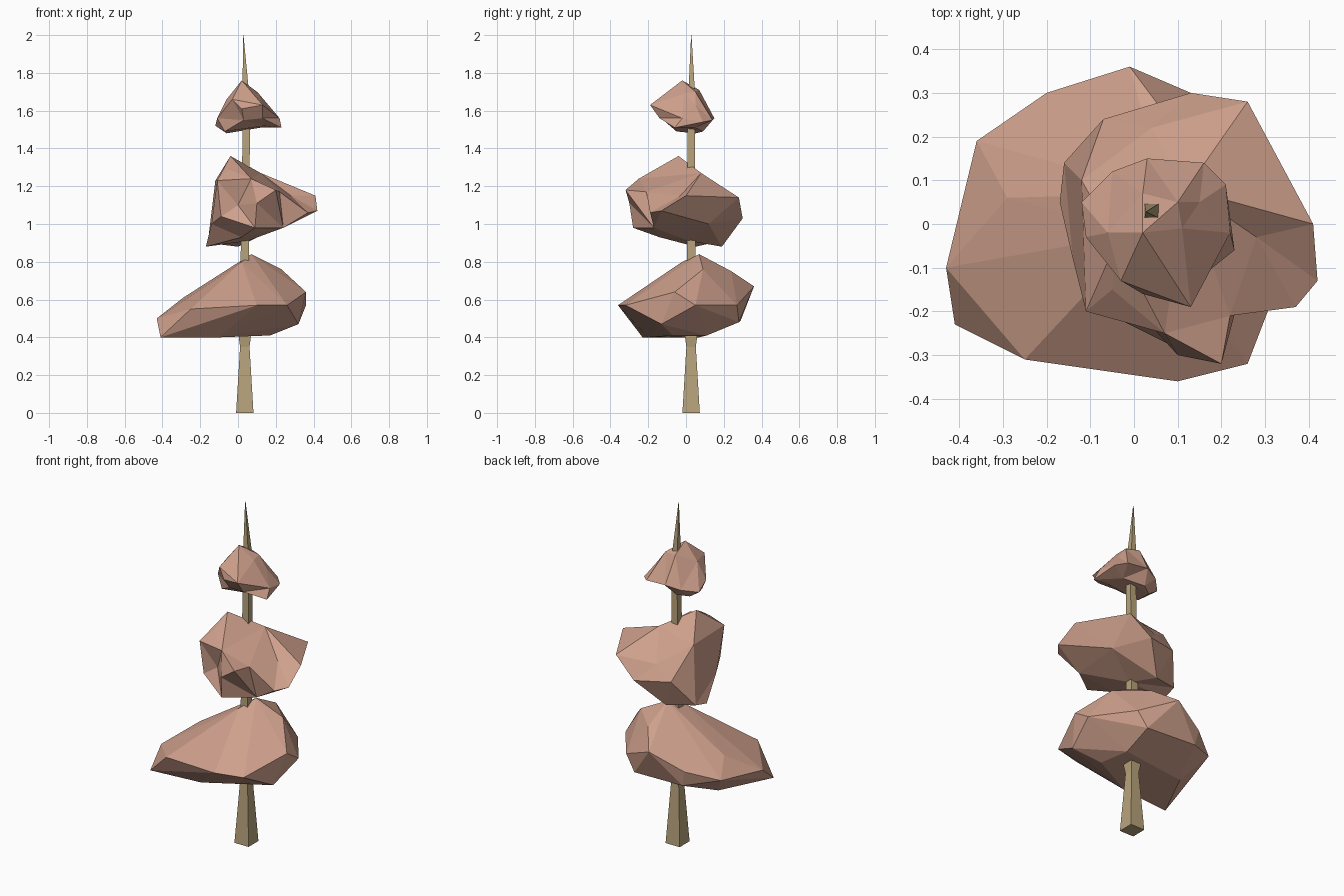
import bpy, bmesh
from mathutils import Vector


def material(name, rgb):
    m = bpy.data.materials.new(name)
    m.diffuse_color = (*rgb, 1)
    return m


LEAF = material("foliage_rose", (0.62, 0.35, 0.26))
WOOD = material("trunk_tan", (0.48, 0.37, 0.20))


def finish(bm, name, mat):
    bmesh.ops.recalc_face_normals(bm, faces=bm.faces)
    me = bpy.data.meshes.new(name)
    bm.to_mesh(me)
    bm.free()
    me.materials.append(mat)
    ob = bpy.data.objects.new(name, me)
    bpy.context.collection.objects.link(ob)
    return ob


def boulder(name, points):
    """Convex faceted lump."""
    bm = bmesh.new()
    for p in points:
        bm.verts.new(p)
    bmesh.ops.convex_hull(bm, input=list(bm.verts))
    bmesh.ops.delete(bm, geom=[v for v in bm.verts if not v.link_faces], context='VERTS')
    return finish(bm, name, LEAF)


def clump(name, centre, points):
    """Craggy star-shaped lump: connect points by direction, then place them."""
    bm = bmesh.new()
    c = Vector(centre)
    place = {}
    for p in points:
        v = bm.verts.new((Vector(p) - c).normalized())
        place[v] = Vector(p)
    bmesh.ops.convex_hull(bm, input=list(bm.verts))
    for v in bm.verts:
        v.co = place[v]
    return finish(bm, name, LEAF)


# Trunk: square section, flared foot, needle tip (x, y, z, half width)
bm = bmesh.new()
rings = []
for x, y, z, h in [(.036, .027, 0, .046), (.036, .027, .35, .025),
                   (.036, .027, .40, .032), (.036, .027, .8, .022),
                   (.038, .027, 1.0, .022), (.044, .028, 1.5, .019),
                   (.04, .03, 1.72, .016), (.028, .028, 2.0, .001)]:
    rings.append([bm.verts.new((x + sx * h, y + sy * h, z))
                  for sx, sy in ((-1, -1), (1, -1), (1, 1), (-1, 1))])
for a, b in zip(rings, rings[1:]):
    for i in range(4):
        j = (i + 1) % 4
        bm.faces.new((a[i], a[j], b[j], b[i]))
bm.faces.new(rings[0])
bm.faces.new(rings[-1])
finish(bm, "trunk", WOOD)

# Lower foliage: broad, leaning to the left
boulder("lower_foliage", [
    (-.43, -.10, .50), (-.41, -.23, .40), (-.25, -.31, .55), (.10, -.36, .57),
    (.26, -.32, .57), (.36, -.06, .64), (.36, .05, .57), (.32, -.13, .47),
    (.23, .09, .76), (.08, .24, .75), (-.01, .36, .67), (-.20, .30, .58),
    (-.36, .19, .53), (-.29, .06, .61), (.07, .07, .84), (.02, -.02, .80),
    (.17, -.07, .41), (-.10, -.20, .40), (-.18, .29, .49), (.20, .27, .57),
    (.14, .28, .48), (.14, .11, .41), (-.26, .07, .40)])

# Middle foliage: craggy, with a spur to the right
clump("middle_foliage", (.06, -.02, 1.08), [
    (-.04, -.04, 1.36), (-.05, -.15, 1.29), (-.11, -.20, 1.23), (.07, -.25, 1.24),
    (.20, -.32, 1.18), (.22, -.21, 1.17), (.41, 0, 1.15), (.42, -.13, 1.07),
    (.37, -.19, 1.06), (.28, -.03, 1.15), (.12, .08, 1.27), (.26, .28, 1.14),
    (.13, .30, 1.03), (.04, .22, 1.12), (-.07, .24, 1.05), (-.12, .10, 1.23),
    (-.16, .14, .90), (-.17, .05, .88), (0, .19, .88), (-.14, -.08, 1.0),
    (-.09, -.19, 1.04), (.09, -.28, .98), (.0, -.19, 1.10), (.10, -.30, 1.11),
    (.02, -.14, .93), (.24, -.17, .98), (.25, .12, 1.0), (.05, .02, .91)])

# Upper foliage: small cap
clump("upper_foliage", (.04, -.02, 1.58), [
    (.02, -.02, 1.76), (.10, .05, 1.70), (.02, .07, 1.71), (.11, -.01, 1.69),
    (-.06, -.02, 1.66), (-.11, -.03, 1.56), (-.12, .05, 1.52), (-.05, .12, 1.54),
    (.03, .15, 1.56), (.16, .14, 1.55), (.21, .09, 1.54), (.23, -.06, 1.51),
    (.22, -.02, 1.56), (.13, -.19, 1.63), (-.03, -.13, 1.66), (.02, -.16, 1.61),
    (.13, -.14, 1.56), (.03, -.12, 1.55), (-.07, -.05, 1.49), (0, .09, 1.49),
    (.12, .05, 1.51), (.14, -.06, 1.52), (-.06, .05, 1.48), (.15, .05, 1.63)])
